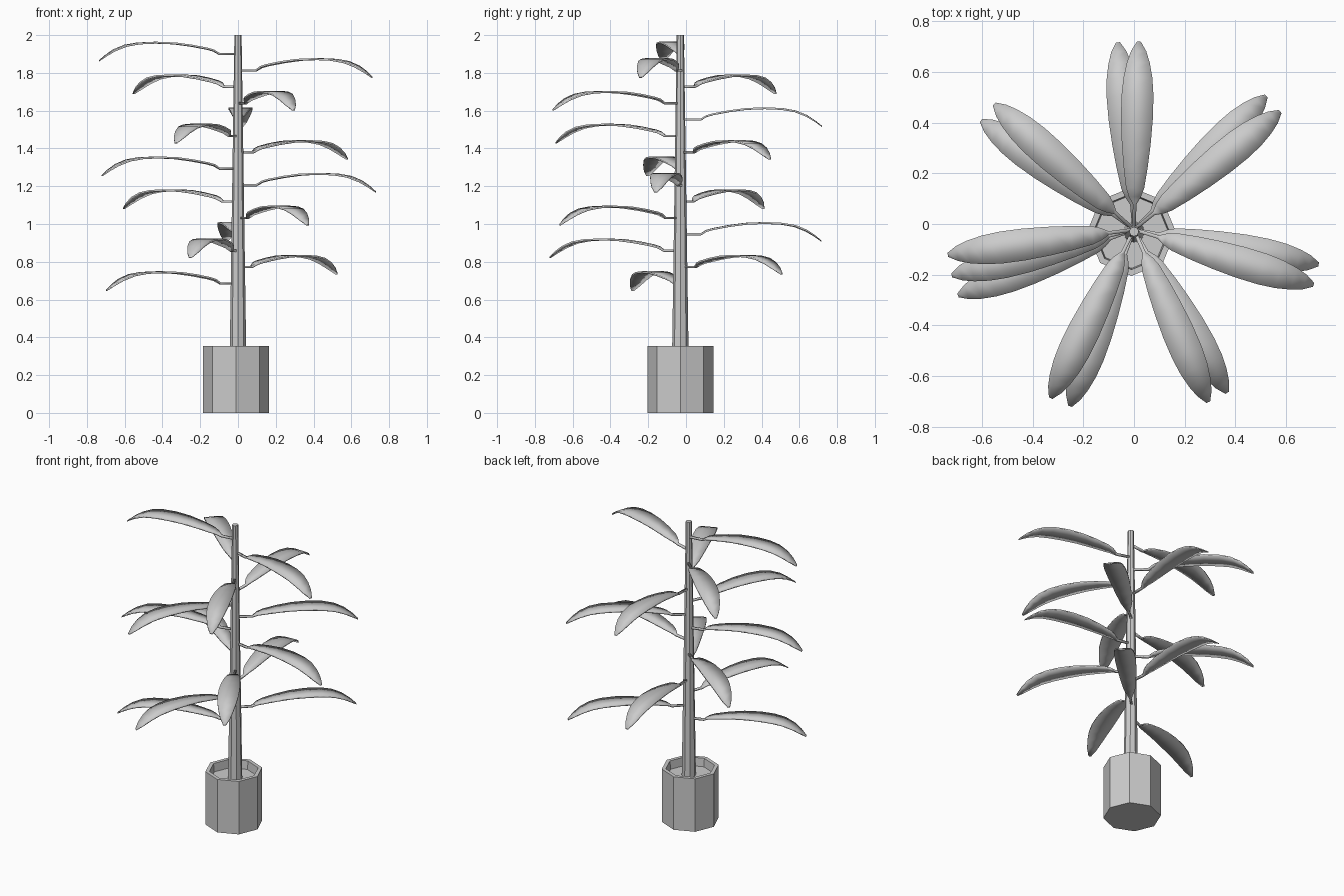
import bpy, bmesh, math
from mathutils import Vector, Matrix

cube = bpy.data.objects.get("Cube")
if cube:
    bpy.data.objects.remove(cube, do_unlink=True)

# One grey for the whole plant
grey = bpy.data.materials.new("plain grey")
grey.use_nodes = True
colour = (0.6, 0.6, 0.6, 1)
grey.diffuse_color = colour
grey.node_tree.nodes["Principled BSDF"].inputs["Base Color"].default_value = colour


def add_object(name, bm, smooth=False):
    bmesh.ops.recalc_face_normals(bm, faces=bm.faces)
    for face in bm.faces:
        face.smooth = smooth
    mesh = bpy.data.meshes.new(name)
    bm.to_mesh(mesh)
    bm.free()
    mesh.materials.append(grey)
    obj = bpy.data.objects.new(name, mesh)
    bpy.context.collection.objects.link(obj)
    return obj


def loft(rings):
    """Skin a list of rings of points and cap both ends."""
    bm = bmesh.new()
    loops = [[bm.verts.new(p) for p in ring] for ring in rings]
    n = len(loops[0])
    for low, high in zip(loops, loops[1:]):
        for i in range(n):
            j = (i + 1) % n
            bm.faces.new((low[i], low[j], high[j], high[i]))
    bm.faces.new(loops[0][::-1])
    bm.faces.new(loops[-1])
    return bm


def octagon(radius, z, x=0.0, y=-0.03):
    return [(x + radius * math.cos(i * math.pi / 4),
             y + radius * math.sin(i * math.pi / 4), z) for i in range(8)]


# Pot with a rim and recessed soil
pot_profile = [(0.175, 0), (0.175, 0.355), (0.15, 0.355), (0.145, 0.30)]
add_object("pot", loft([octagon(r, z, x=-0.01) for r, z in pot_profile]))

# Tapering trunk
add_object("trunk", loft([octagon(0.044, 0.29), octagon(0.019, 2.0)]))

# Leaf stations: distance from trunk, rise, half width, half thickness
stations = [
    (0.01, 0.0, 0.007, 0.006), (0.10, 0.0, 0.007, 0.006),
    (0.13, 0.018, 0.024, 0.005), (0.165, 0.028, 0.036, 0.005),
    (0.25, 0.044, 0.048, 0.005), (0.34, 0.056, 0.057, 0.005),
    (0.44, 0.060, 0.063, 0.005), (0.53, 0.056, 0.063, 0.005),
    (0.60, 0.044, 0.057, 0.005), (0.66, 0.020, 0.045, 0.005),
    (0.705, -0.008, 0.030, 0.004), (0.742, -0.036, 0.008, 0.003),
]


def leaf_rings(place):
    rings = []
    for r, z, w, t in stations:
        section = [(-w, -t), (w, -t), (w, t), (-w, t)]
        rings.append([place @ Vector((r, y, z + dz)) for y, dz in section])
    return rings


# Leaves spiral down the trunk at a constant turn
leaf_count = 15
top_z, bottom_z = 1.90, 0.685
for k in range(leaf_count):
    z = top_z + (bottom_z - top_z) * k / (leaf_count - 1)
    turn = math.radians(187.7 + 155.2 * k)
    place = Matrix.Translation((0, -0.022, z)) @ Matrix.Rotation(turn, 4, "Z")
    add_object(f"leaf_{k + 1}", loft(leaf_rings(place)), smooth=True)
